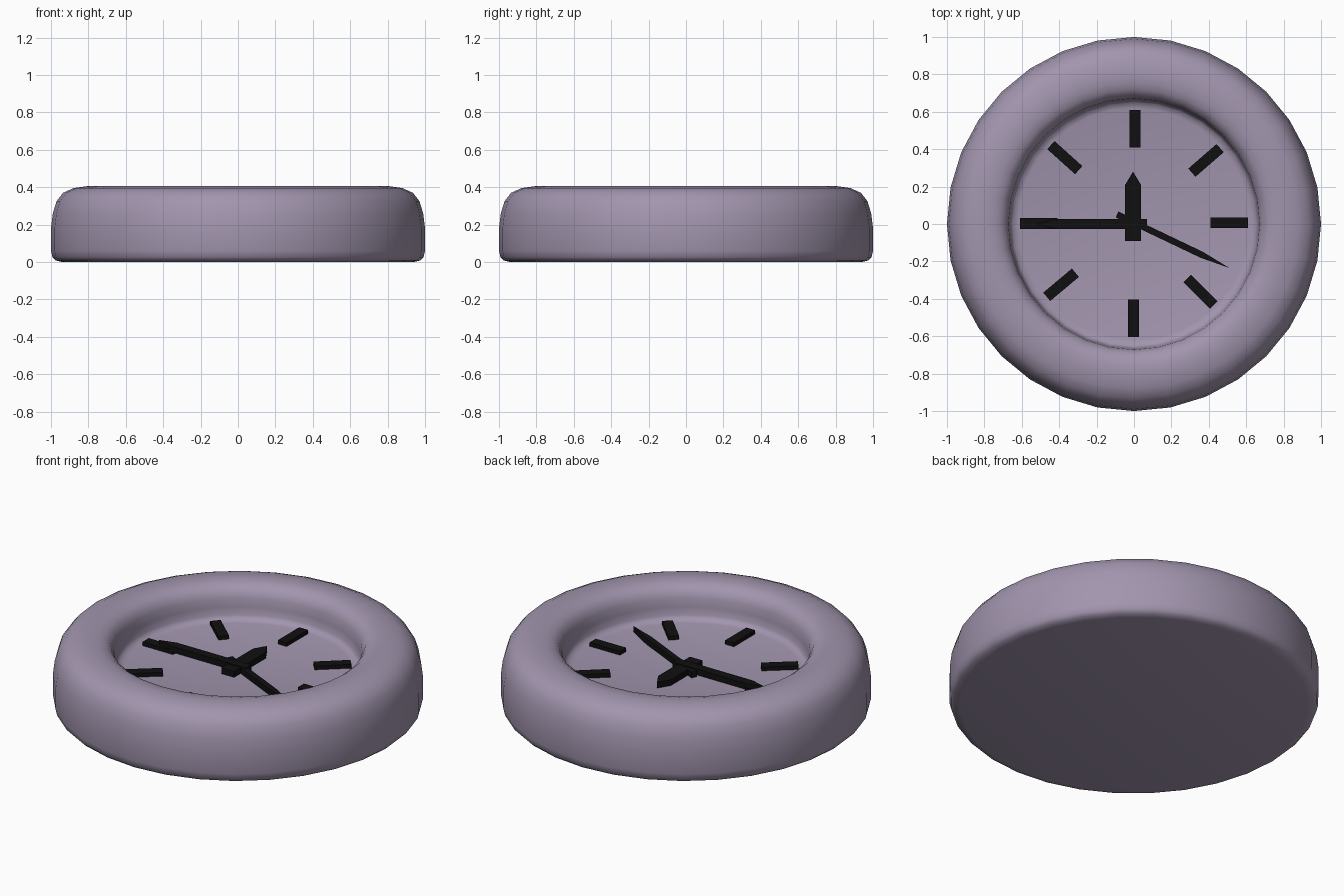
import bpy, bmesh, math
from mathutils import Matrix, Vector

if "Cube" in bpy.data.objects:
    bpy.data.objects.remove(bpy.data.objects["Cube"])


def material(name, color):
    m = bpy.data.materials.new(name)
    m.diffuse_color = color
    m.use_nodes = True
    m.node_tree.nodes["Principled BSDF"].inputs["Base Color"].default_value = m.diffuse_color
    return m


PURPLE = material("case_purple", (0.36, 0.30, 0.42, 1))
BLACK = material("hand_black", (0.005, 0.005, 0.005, 1))


def finish(bm, name, mat):
    bmesh.ops.recalc_face_normals(bm, faces=bm.faces)
    me = bpy.data.meshes.new(name)
    bm.to_mesh(me)
    bm.free()
    ob = bpy.data.objects.new(name, me)
    bpy.context.collection.objects.link(ob)
    me.materials.append(mat)
    return ob


def plate(name, outline, z0, z1, x=0, y=0, angle=0):
    """Flat outline along local x, turned by angle and extruded upward."""
    bm = bmesh.new()
    face = bm.faces.new([bm.verts.new((px, py, z0)) for px, py in outline])
    top = bmesh.ops.extrude_face_region(bm, geom=[face])["geom"]
    bmesh.ops.translate(bm, vec=(0, 0, z1 - z0),
                        verts=[v for v in top if isinstance(v, bmesh.types.BMVert)])
    bm.transform(Matrix.Translation((x, y, 0)) @ Matrix.Rotation(math.radians(angle), 4, 'Z'))
    return finish(bm, name, BLACK)


def hand(name, tail, shoulder, tip, half, z0, z1, **place):
    return plate(name, [(-tail, -half), (shoulder, -half), (tip, 0),
                        (shoulder, half), (-tail, half)], z0, z1, **place)


# Case: lathed profile with rounded rim and recessed dial
profile = [(0, 0), (0.94, 0), (0.975, 0.008), (0.992, 0.025), (1, 0.06), (1, 0.18),
           (0.99, 0.26), (0.97, 0.325), (0.935, 0.37), (0.88, 0.395), (0.81, 0.405),
           (0.76, 0.403), (0.72, 0.392), (0.69, 0.37), (0.672, 0.33), (0.667, 0.28),
           (0.663, 0.235), (0.65, 0.215), (0.62, 0.207), (0, 0.207)]
bm = bmesh.new()
verts = [bm.verts.new((0, r, z)) for r, z in profile]
edges = [bm.edges.new(p) for p in zip(verts, verts[1:])]
bmesh.ops.spin(bm, geom=verts + edges, cent=(0, 0, 0), axis=(0, 0, 1),
               angle=math.tau, steps=32, use_duplicate=False)
bmesh.ops.remove_doubles(bm, verts=bm.verts, dist=1e-4)
case = finish(bm, "clock_case", PURPLE)
bpy.context.view_layer.objects.active = case
case.select_set(True)
bpy.ops.object.shade_smooth_by_angle(angle=math.radians(50))

# Hour markers: eight bars around the dial
bar = [(-0.1, -0.029), (0.1, -0.029), (0.1, 0.029), (-0.1, 0.029)]
marks = [(0.51, 0.007, 0), (0.385, 0.34, 41), (0.005, 0.51, 90), (-0.37, 0.355, -42),
         (-0.51, 0.002, 0), (-0.39, -0.325, 40), (-0.003, -0.505, 90), (0.355, -0.362, -45)]
for i, (x, y, a) in enumerate(marks):
    plate(f"hour_marker_{i}", bar, 0.19, 0.23, x, y, a)

# Hands
hand("hour_hand", 0.09, 0.21, 0.28, 0.042, 0.215, 0.25, x=-0.005, angle=90)
hand("minute_hand", 0.07, 0.42, 0.52, 0.027, 0.22, 0.255, angle=180)
hand("second_hand", 0.10, 0.40, 0.565, 0.017, 0.215, 0.25, y=0.008, angle=-25.5)
